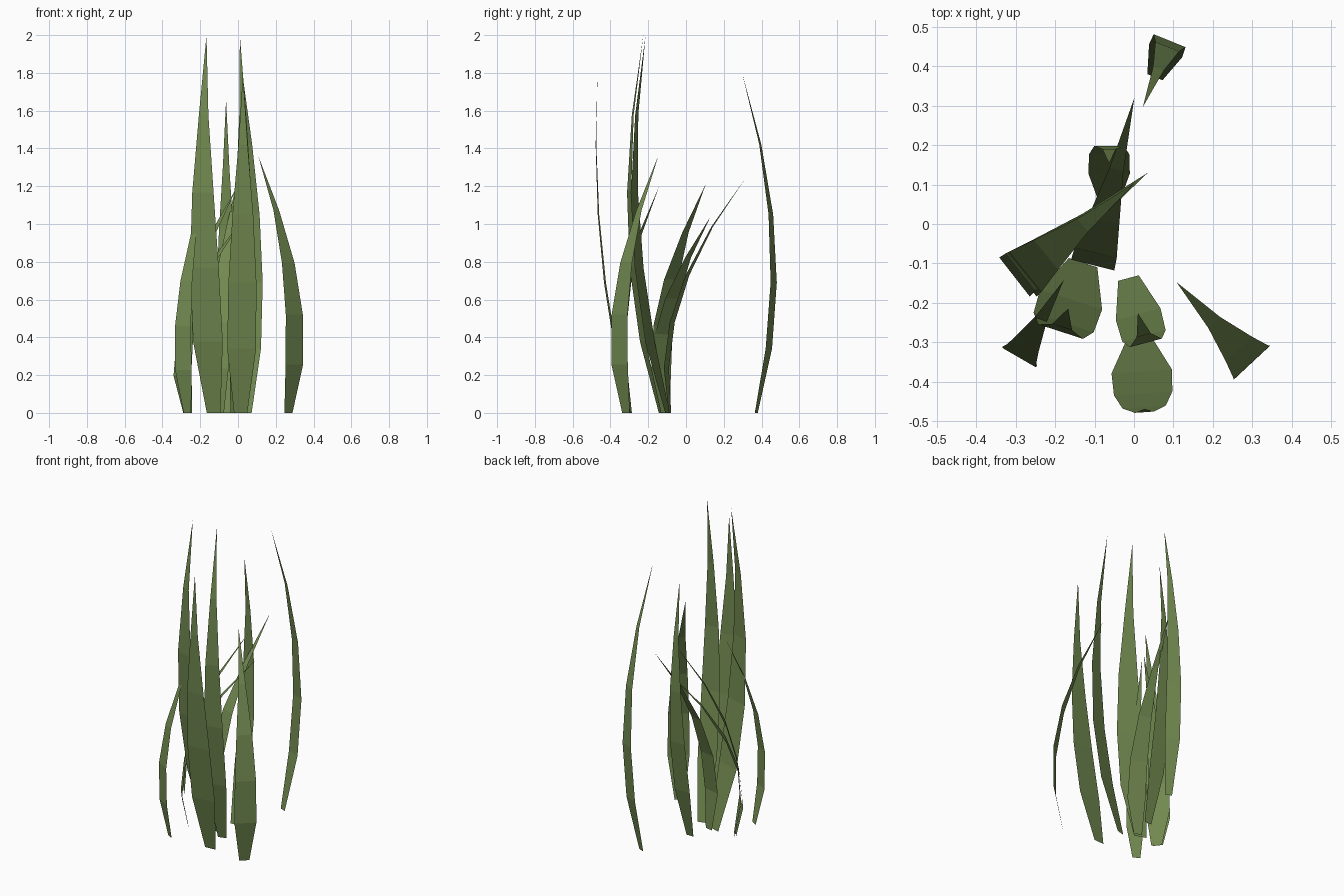
import bpy, bmesh, math
from mathutils import Vector

if "Cube" in bpy.data.objects:
    bpy.data.objects.remove(bpy.data.objects["Cube"])

green = bpy.data.materials.new("leaf_green")
green.diffuse_color = (0.165, 0.25, 0.08, 1)
green.use_nodes = True
green.node_tree.nodes["Principled BSDF"].inputs["Base Color"].default_value = green.diffuse_color

# relative width at each of the six levels, the last one being the point
TAPER = [0.46, 1.0, 0.97, 0.72, 0.32, 0.0]


def blade(name, base, heading, slope, curve, height, width):
    """Flat tapering strip bending along a heading: s = slope*t + curve*t^2."""
    a = math.radians(heading)
    along = Vector((math.cos(a), math.sin(a), 0))
    across = Vector((-along.y, along.x, 0))
    bm = bmesh.new()
    last = None
    for i, k in enumerate(TAPER):
        t = i / 5
        c = Vector((base[0], base[1], height * (0.93 * t + 0.07 * t * t)))
        c += along * (slope * t + curve * t * t)
        if k > 0:
            row = [bm.verts.new(c - across * width * k / 2),
                   bm.verts.new(c + across * width * k / 2)]
        else:
            row = [bm.verts.new(c)]
        if last:
            bm.faces.new([last[0], last[1]] + row[::-1])
        last = row
    me = bpy.data.meshes.new(name)
    bm.to_mesh(me)
    bm.free()
    me.materials.append(green)
    bpy.context.collection.objects.link(bpy.data.objects.new(name, me))


# tall blades arching outward, then back in
blade("front_blade", (0.014, -0.296), -86, 0.44, -0.267, 1.80, 0.153)
blade("tall_middle_blade", (-0.014, -0.137), -75, 0.57, -0.478, 2.00, 0.117)
blade("tall_left_blade", (-0.129, -0.098), -108, 0.582, -0.46, 2.00, 0.165)
blade("back_middle_blade", (-0.063, 0.05), 90, 0.46, -0.357, 1.66, 0.105)
blade("back_blade", (0.053, 0.372), 248, -0.469, 0.55, 1.80, 0.09)

# shorter blades bending over the middle
blade("right_blade", (0.267, -0.318), 133, -0.346, 0.58, 1.36, 0.127)
blade("left_front_blade", (-0.268, -0.298), 60, -0.314, 0.494, 1.20, 0.10)
blade("leaning_middle_blade", (-0.10, -0.085), 76, -0.227, 0.644, 1.25, 0.113)
blade("leaning_left_blade_upper", (-0.262, -0.11), 39, -0.30, 0.64, 1.21, 0.135)
blade("leaning_left_blade_lower", (-0.272, -0.11), 38, -0.342, 0.732, 1.04, 0.125)
